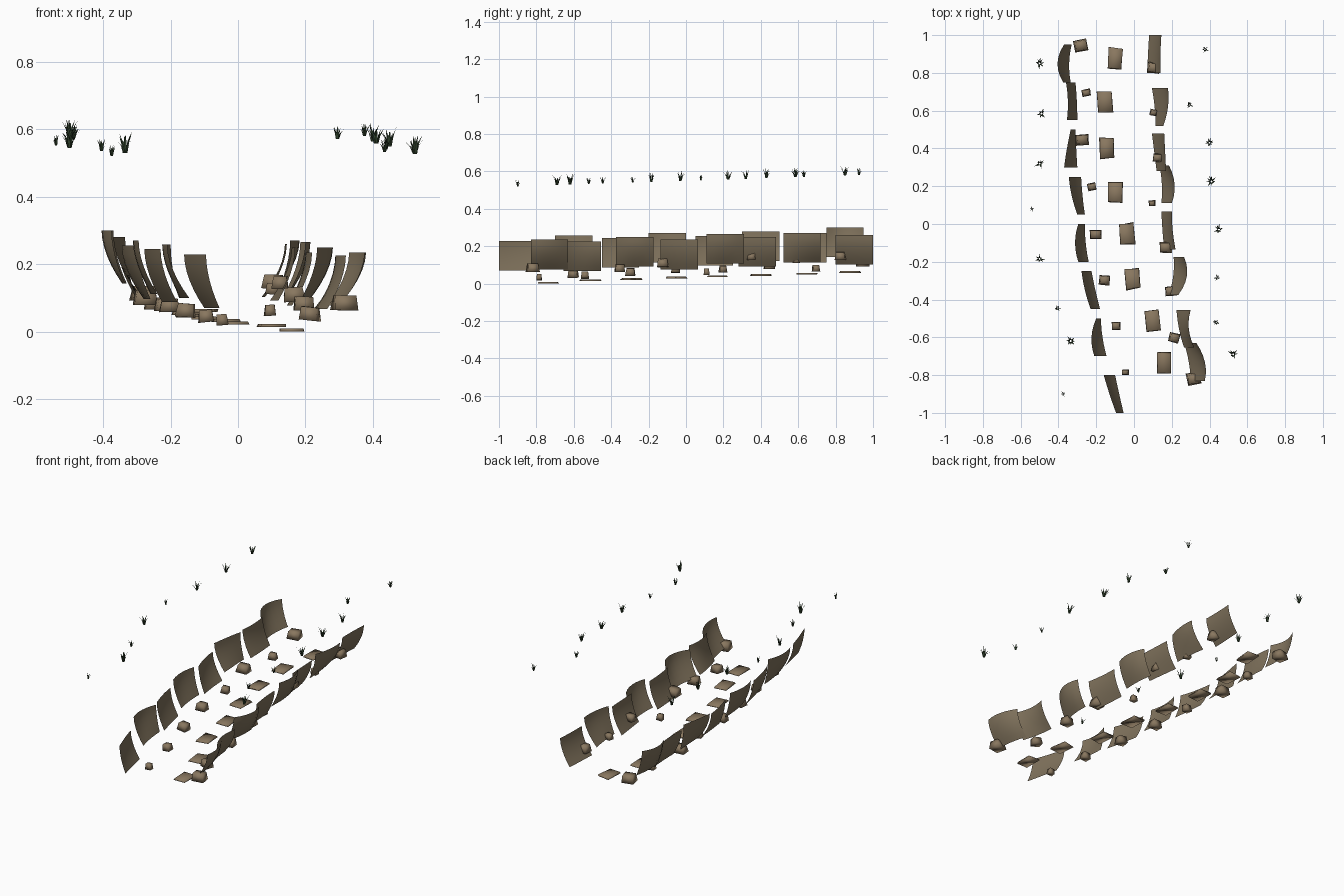
import bpy, bmesh, math, random
from mathutils import Vector, Matrix

random.seed(4)
if "Cube" in bpy.data.objects:
    bpy.data.objects.remove(bpy.data.objects["Cube"], do_unlink=True)


def make_material(name, colour):
    material = bpy.data.materials.new(name)
    material.use_nodes = True
    material.diffuse_color = (*colour, 1)
    shader = material.node_tree.nodes["Principled BSDF"]
    shader.inputs["Base Color"].default_value = (*colour, 1)
    shader.inputs["Roughness"].default_value = 0.9
    return material


earth = make_material("earth brown", (.21, .165, .105))
stone = make_material("stone brown", (.25, .185, .115))
green = make_material("dark grass green", (.03, .055, .025))


def finish(mesh_data, name, material, smooth=True):
    """Turn a bmesh into a named, coloured object."""
    mesh = bpy.data.meshes.new(name)
    for face in mesh_data.faces:
        face.smooth = smooth
    mesh_data.to_mesh(mesh)
    mesh_data.free()
    mesh.materials.append(material)
    item = bpy.data.objects.new(name, mesh)
    bpy.context.collection.objects.link(item)
    return item


def bend(start, middle, end, t):
    """Quadratic curve passing through three values."""
    return (start * (1 - t) * (1 - 2 * t) + middle * 4 * t * (1 - t)
            + end * t * (2 * t - 1))


def bank_panel(name, y_back, z_top, foot_back, foot_front, rim_back, rim_middle, rim_front):
    """Curved earth sheet that leans outward towards its rim."""
    sheet = bmesh.new()
    steps, length, height = 6, .2, .158
    rows = []
    for i in range(steps + 1):
        along = i / steps
        rim = bend(rim_back, rim_middle, rim_front, along)
        swell = rim_middle - (rim_back + rim_front) / 2
        foot = bend(foot_back, (foot_back + foot_front) / 2 + swell / 3, foot_front, along)
        row = []
        for j in range(steps + 1):
            up = j / steps
            lean = 1 - (1 - up) ** 1.8
            row.append(sheet.verts.new((foot + (rim - foot) * lean,
                                        y_back - length * along,
                                        z_top - height * (1 - up))))
        rows.append(row)
    for first, second in zip(rows, rows[1:]):
        for j in range(steps):
            corners = [first[j], second[j], second[j + 1], first[j + 1]]
            if rim_middle > 0:
                corners.reverse()
            sheet.faces.new(corners)
    finish(sheet, name, earth)


def block(name, centre, size, taper, turn, tilt=0.0):
    """Irregular stone with a slightly narrower top."""
    shape = bmesh.new()
    bmesh.ops.create_cube(shape, size=1)
    for v in shape.verts:
        shrink = taper if v.co.z > 0 else 1
        for axis in range(2):
            v.co[axis] *= shrink * random.uniform(.88, 1.06)
        v.co = Vector([a * b for a, b in zip(v.co, size)])
    spin = Matrix.Rotation(turn, 4, "Z") @ Matrix.Rotation(tilt, 4, "Y")
    bmesh.ops.transform(shape, matrix=Matrix.Translation(centre) @ spin, verts=shape.verts)
    finish(shape, name, stone)


def grass_tuft(name, x, y, height):
    """Fan of bent pointed blades growing from one spot."""
    tuft = bmesh.new()
    base = Vector((x, y, .55 + .033 * y))
    blades = 9
    for i in range(blades):
        angle = math.tau * i / blades + random.uniform(-.3, .3)
        out = Vector((math.cos(angle), math.sin(angle), 0))
        side = Vector((-out.y, out.x, 0)) * height * .07
        tall = height * random.uniform(.6, 1)
        spread = height * random.uniform(.15, .5)
        root = base + out * height * .08
        knee = root + out * spread * .35 + Vector((0, 0, tall * .55))
        tip = root + out * spread + Vector((0, 0, tall))
        a, b, c, d, e = [tuft.verts.new(p) for p in
                         (root - side, root + side, knee + side * .8, knee - side * .8, tip)]
        tuft.faces.new((a, b, c, d))
        tuft.faces.new((d, c, e))
    finish(tuft, name, green, smooth=False)


# Banks: back end, rim height, foot at back/front, rim at back/middle/front
right_bank = [
    (.95, .3, -.33, -.335, -.37, -.405, -.375),
    (.75, .27, -.31, -.3, -.36, -.35, -.355),
    (.5, .28, -.31, -.3, -.335, -.355, -.37),
    (.25, .255, -.28, -.26, -.345, -.33, -.3),
    (0, .27, -.26, -.24, -.295, -.312, -.295),
    (-.25, .245, -.225, -.18, -.278, -.26, -.23),
    (-.5, .258, -.175, -.145, -.2, -.225, -.21),
    (-.8, .228, -.1, -.055, -.16, -.13, -.095),
]
left_bank = [
    (1, .26, .08, .07, .145, .14, .14),
    (.72, .27, .095, .115, .18, .18, .155),
    (.48, .25, .095, .12, .16, .165, .17),
    (.31, .265, .135, .145, .185, .215, .2),
    (.065, .235, .145, .16, .2, .205, .22),
    (-.175, .25, .21, .185, .265, .28, .235),
    (-.455, .225, .225, .265, .3, .29, .32),
    (-.63, .235, .265, .3, .33, .375, .375),
]
for side, bank in (("right", right_bank), ("left", left_bank)):
    for number, panel in enumerate(bank):
        bank_panel(f"{side}_bank_panel_{number + 1}", *panel)

# Flat slabs along the bed
slabs = [(-.1, .875, .062), (-.153, .645, .053), (-.143, .403, .046), (-.1, .17, .04),
         (-.037, -.053, .033), (-.008, -.29, .025), (.098, -.515, .018), (.16, -.738, .005)]
for number, place in enumerate(slabs):
    block(f"bed_slab_{number + 1}", place, (.08, .115, .009), .92, random.uniform(-.12, .12))

# Rocks at the foot of each bank: position and width
rocks = [
    (-.28, .945, .113, .072), (-.253, .695, .083, .045), (-.275, .447, .1, .068),
    (-.222, .197, .078, .047), (-.203, -.055, .078, .06), (-.155, -.297, .063, .06),
    (-.095, -.54, .046, .048), (-.047, -.785, .035, .036),
    (.103, .825, .148, .064), (.103, .59, .127, .038), (.125, .35, .145, .05),
    (.095, .11, .063, .036), (.165, -.125, .11, .068), (.195, -.355, .083, .062),
    (.213, -.603, .053, .058), (.316, -.82, .085, .075),
]
for number, (x, y, z, width) in enumerate(rocks):
    block(f"bank_rock_{number + 1}", (x, y, z), (width, width * .87, .022 + width * .3),
          .8, random.uniform(-.25, .25), random.uniform(-.12, .12))

# Grass tufts above the banks: position and height
tufts = [
    (-.5, .85, .055), (-.49, .585, .055), (-.5, .32, .055), (-.54, .08, .033),
    (-.5, -.185, .055), (-.405, -.445, .042), (-.335, -.62, .066), (-.375, -.9, .035),
    (.375, .925, .042), (.295, .63, .045), (.4, .43, .055), (.41, .225, .06),
    (.45, -.03, .058), (.44, -.285, .035), (.435, -.52, .04), (.525, -.69, .06),
]
for number, tuft in enumerate(tufts):
    grass_tuft(f"grass_tuft_{number + 1}", *tuft)
